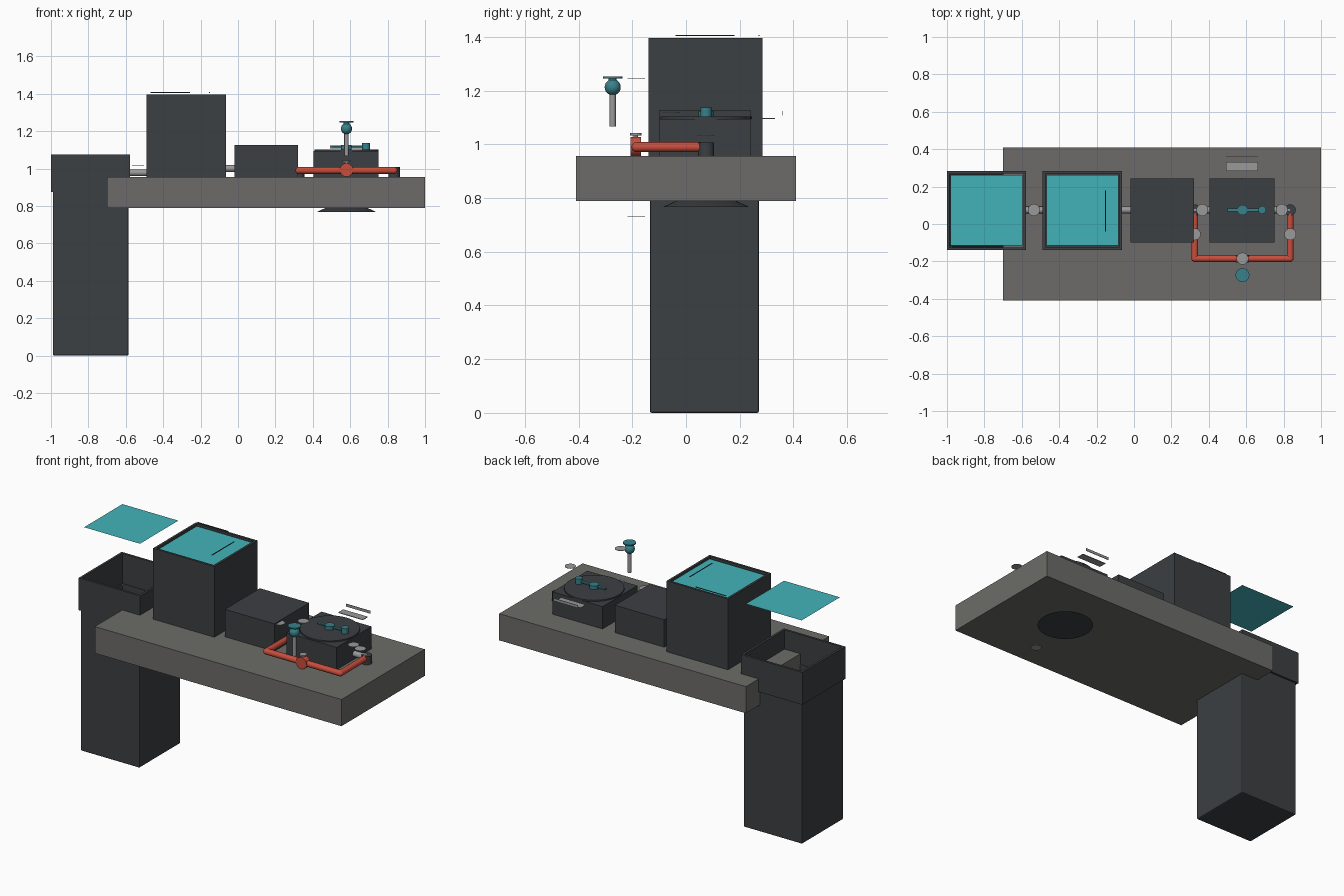
import bpy, bmesh, math
from mathutils import Vector

if "Cube" in bpy.data.objects:
    bpy.data.objects.remove(bpy.data.objects["Cube"])


def material(name, rgb):
    m = bpy.data.materials.new(name)
    m.diffuse_color = (*rgb, 1)
    m.use_nodes = True
    m.node_tree.nodes["Principled BSDF"].inputs["Base Color"].default_value = m.diffuse_color
    return m


DARK = material("dark_metal", (0.045, 0.05, 0.055))
STONE = material("stone", (0.15, 0.148, 0.14))
WATER = material("water", (0.055, 0.45, 0.49))
TEAL = material("teal_paint", (0.04, 0.22, 0.26))
RED = material("red_paint", (0.58, 0.075, 0.045))
GREY = material("grey_metal", (0.32, 0.32, 0.33))


def finish(name, bm, mat, smooth=False, bevel=0):
    bmesh.ops.recalc_face_normals(bm, faces=bm.faces)
    me = bpy.data.meshes.new(name)
    bm.to_mesh(me)
    bm.free()
    ob = bpy.data.objects.new(name, me)
    bpy.context.collection.objects.link(ob)
    me.materials.append(mat)
    if bevel:
        mod = ob.modifiers.new("bevel", 'BEVEL')
        mod.width, mod.segments = bevel, 2
    if smooth:
        bpy.ops.object.select_all(action='DESELECT')
        bpy.context.view_layer.objects.active = ob
        ob.select_set(True)
        bpy.ops.object.shade_smooth_by_angle(angle=math.radians(35))
    return ob


def box_mesh(x, y, z):
    bm = bmesh.new()
    bmesh.ops.create_cube(bm, size=1)
    for v in bm.verts:
        v.co = Vector((r[0] + (c + 0.5) * (r[1] - r[0]) for c, r in zip(v.co, (x, y, z))))
    return bm


def box(name, x, y, z, mat, bevel=0):
    return finish(name, box_mesh(x, y, z), mat, bevel=bevel)


def open_box(name, x, y, z, mat, wall, bottom=True, bevel=0):
    """Box with an inset opening in the top; optionally open below."""
    bm = box_mesh(x, y, z)
    bm.normal_update()
    top = max(bm.faces, key=lambda f: f.calc_center_median().z)
    bmesh.ops.inset_region(bm, faces=[top], thickness=wall)
    if bottom:
        new = bmesh.ops.extrude_discrete_faces(bm, faces=[top])["faces"][0]
        for v in new.verts:
            v.co.z = z[0] + wall
    else:
        low = min(bm.faces, key=lambda f: f.calc_center_median().z)
        bmesh.ops.inset_region(bm, faces=[low], thickness=wall)
        bmesh.ops.bridge_loops(bm, edges=list(set(top.edges) | set(low.edges)))
        bmesh.ops.delete(bm, geom=[top, low], context='FACES_ONLY')
    return finish(name, bm, mat, bevel=bevel)


def rod(name, a, b, r, mat, r2=None, seg=24):
    """Cylinder or cone from point a to point b."""
    a, b = Vector(a), Vector(b)
    bm = bmesh.new()
    bmesh.ops.create_cone(bm, cap_ends=True, segments=seg, radius1=r,
                          radius2=r if r2 is None else r2, depth=(b - a).length)
    rot = Vector((0, 0, 1)).rotation_difference(b - a).to_matrix()
    for v in bm.verts:
        v.co = rot @ v.co + (a + b) / 2
    return finish(name, bm, mat, smooth=True)


def ball(name, c, r, mat):
    bm = bmesh.new()
    bmesh.ops.create_uvsphere(bm, u_segments=24, v_segments=12, radius=r)
    bmesh.ops.translate(bm, verts=bm.verts, vec=c)
    return finish(name, bm, mat, smooth=True)


def sheet(name, x, y, z, mat):
    bm = bmesh.new()
    bm.faces.new([bm.verts.new(p) for p in
                  ((x[0], y[0], z), (x[1], y[0], z), (x[1], y[1], z), (x[0], y[1], z))])
    return finish(name, bm, mat)


CY = 0.075  # centre line of the plumbing

# Stone slab
box("stone_slab", (-0.7, 1), (-0.41, 0.41), (0.79, 0.956), STONE)

# Deep tank with wider collar, and the raised tank
open_box("deep_tank", (-0.99, -0.585), (-0.135, 0.272), (0, 0.89), DARK, 0.02, bevel=0.008)
open_box("tank_collar", (-1, -0.577), (-0.14, 0.284), (0.875, 1.076), DARK, 0.02, bottom=False)
open_box("raised_tank", (-0.488, -0.065), (-0.14, 0.284), (0.956, 1.397), DARK, 0.02)

# Water surfaces
for name, x0 in (("deep_tank_water", -0.98), ("raised_tank_water", -0.468)):
    sheet(name, (x0, x0 + 0.385), (-0.115, 0.262), 1.387, WATER)

# Thin level marks over the raised tank
box("side_mark", (-0.154, -0.15), (-0.04, 0.18), (1.404, 1.408), DARK)
box("rear_mark", (-0.467, -0.257), (0.27, 0.274), (1.404, 1.408), DARK)

# Filter box and pump box
box("filter_box", (-0.02, 0.32), (-0.1, 0.243), (0.956, 1.127), DARK)
box("pump_box", (0.405, 0.75), (-0.1, 0.243), (0.956, 1.095), DARK)
rod("pump_lid", (0.58, CY, 1.095), (0.58, CY, 1.103), 0.17, DARK, seg=32)
rod("pump_hub", (0.58, CY, 1.1), (0.58, CY, 1.125), 0.028, TEAL)
rod("pump_handle", (0.685, CY, 1.1), (0.685, CY, 1.137), 0.021, TEAL)
box("pump_crank", (0.5, 0.685), (CY - 0.008, CY + 0.008), (1.112, 1.12), TEAL)

# Drain flare below the slab
rod("drain_flare", (0.58, CY, 0.767), (0.58, CY, 0.795), 0.16, DARK, r2=0.1, seg=32)

# Straight grey connector pipes
for i, (x0, x1, z) in enumerate(((-0.59, -0.48, 0.978), (-0.07, -0.015, 1.0),
                                 (0.315, 0.41, 0.99), (0.745, 0.835, 0.99))):
    rod(f"connector_pipe_{i}", (x0, CY, z), (x1, CY, z), 0.018, GREY)

# Dark uprights at both ends of the bypass
for side, x in (("left", 0.325), ("right", 0.835)):
    rod(f"{side}_upright", (x, CY, 0.956), (x, CY, 1.007), 0.03, DARK)

# Red bypass loop with elbows
path = [(0.325, 0.055, 0.99), (0.325, -0.185, 0.99), (0.835, -0.185, 0.99), (0.835, 0.055, 0.99)]
for i in range(3):
    rod(f"bypass_pipe_{i}", path[i], path[i + 1], 0.018, RED)
for i in (1, 2):
    ball(f"bypass_elbow_{i}", path[i], 0.018, RED)

# Bypass valve
rod("bypass_valve", (0.58, -0.206, 0.992), (0.58, -0.168, 0.992), 0.036, RED)
rod("bypass_valve_cap", (0.58, -0.187, 1.034), (0.58, -0.187, 1.042), 0.021, GREY)
rod("bypass_valve_stem", (0.58, -0.187, 1.02), (0.58, -0.187, 1.036), 0.009, GREY)

# Floating control lever
rod("lever_stem", (0.58, -0.273, 1.066), (0.58, -0.273, 1.2), 0.012, GREY)
ball("lever_ball", (0.58, -0.273, 1.213), 0.03, TEAL)
rod("lever_neck", (0.58, -0.273, 1.235), (0.58, -0.273, 1.247), 0.015, TEAL)
rod("lever_cap", (0.58, -0.273, 1.246), (0.58, -0.273, 1.253), 0.037, TEAL)

# Thin floating discs marking each joint
for i, (x, y, z) in enumerate(((-0.535, CY, 1.015), (0.365, CY, 1.032), (0.79, CY, 1.032),
                               (0.325, -0.055, 1.118), (0.835, -0.055, 1.118),
                               (0.58, -0.185, 1.247), (0.58, -0.185, 0.733))):
    rod(f"joint_disc_{i}", (x, y, z - 0.001), (x, y, z + 0.001), 0.032, GREY)

# Plates behind the pump
box("flat_plate", (0.493, 0.662), (0.283, 0.331), (1.095, 1.099), GREY)
box("upright_plate", (0.493, 0.662), (0.357, 0.36), (1.107, 1.124), GREY)
